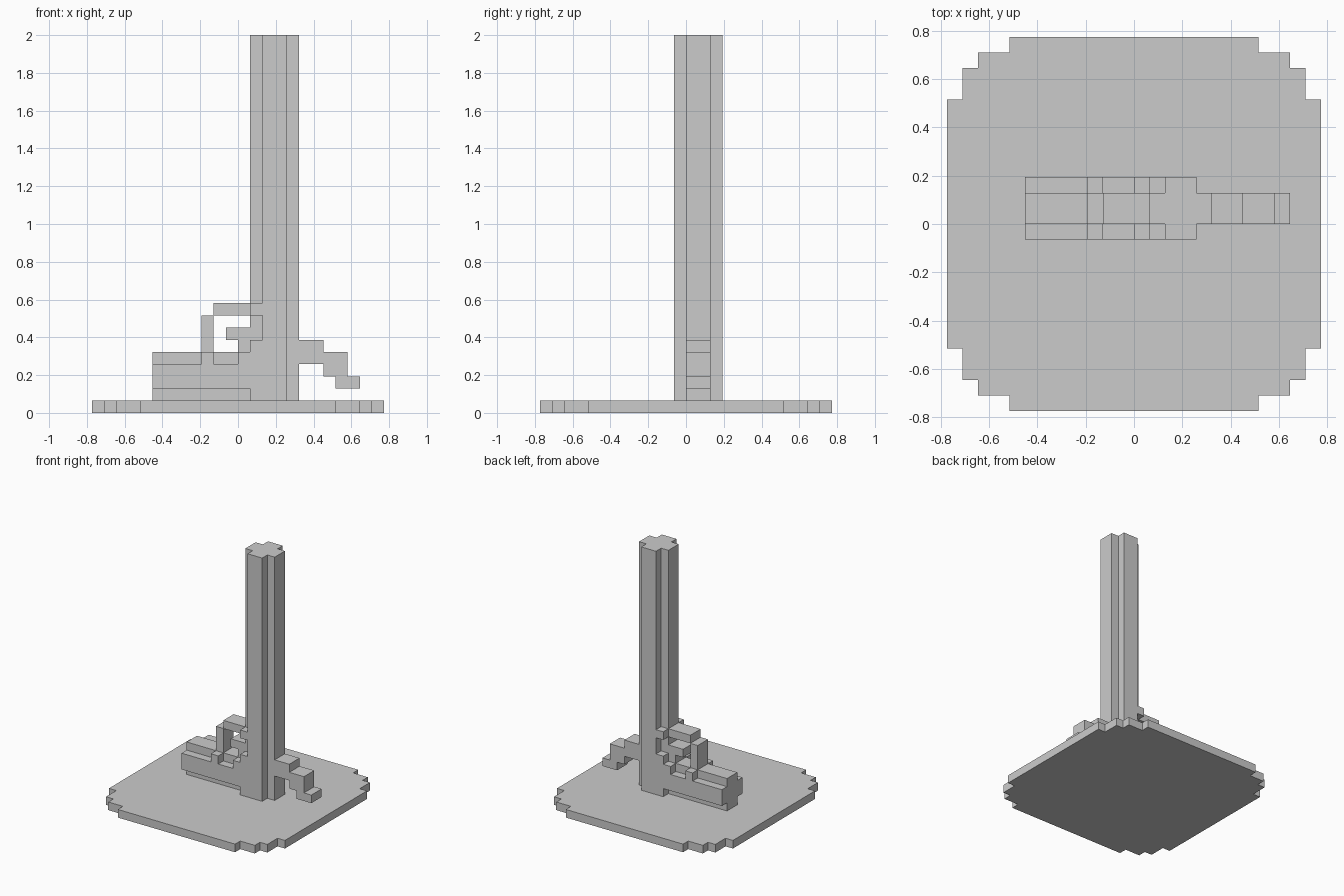
import bpy, bmesh
from mathutils import Vector

if "Cube" in bpy.data.objects:
    bpy.data.objects.remove(bpy.data.objects["Cube"])

U = 2 / 31  # one block; the model is 31 blocks tall

# Every part is a list of boxes in block units: (x0, x1, y0, y1, z0, z1)


def core(x0, x1, z0, z1):
    """Box in the two-block-thick middle layer."""
    return [(x0, x1, 0, 2, z0, z1)]


def sides(x0, x1, z0, z1):
    """Matching pair of one-block cheeks either side of the middle layer."""
    return [(x0, x1, -1, 0, z0, z1), (x0, x1, 2, 3, z0, z1)]


parts = {
    # rounded square plate, stepped at the corners
    "base_plate": [(-a, a, -b, b, 0, 1)
                   for a, b in ((12, 8), (11, 10), (10, 11), (8, 12))],
    # tall plus-shaped post with a small collar lug
    "column": core(1, 5, 1, 31) + sides(2, 4, 1, 31) + sides(1, 2, 8, 9),
    # stepped block beside the post
    "body": core(-7, 1, 1, 5) + core(0, 1, 5, 6) + sides(-7, 2, 2, 4)
            + sides(1, 2, 1, 6) + sides(0, 1, 4, 5) + sides(-3, -2, 4, 5),
    # open loop above the block
    "guard_loop": core(-3, -2, 5, 8) + core(-2, 1, 8, 9),
    # short tab inside the loop
    "inner_tab": core(-1, 1, 6, 7),
    # stepped arm drooping to the right
    "side_arm": core(5, 7, 4, 6) + core(7, 9, 3, 5) + core(8, 10, 2, 3),
}


def cells(boxes):
    return {(x, y, z) for x0, x1, y0, y1, z0, z1 in boxes
            for x in range(x0, x1) for y in range(y0, y1) for z in range(z0, z1)}


grids = {name: cells(boxes) for name, boxes in parts.items()}
solid = set().union(*grids.values())


def build(name, grid):
    """Skin the exposed block faces, then merge flat areas."""
    bm = bmesh.new()
    for c in grid:
        for axis in range(3):
            for s in (0, 1):
                near = list(c)
                near[axis] += 2 * s - 1
                if tuple(near) in solid:
                    continue
                quad = []
                for a, b in ((0, 0), (1, 0), (1, 1), (0, 1)):
                    p = list(c)
                    p[axis] += s
                    p[(axis + 1) % 3] += a
                    p[(axis + 2) % 3] += b
                    quad.append(bm.verts.new(Vector(p) * U))
                bm.faces.new(quad if s else quad[::-1])
    bmesh.ops.remove_doubles(bm, verts=bm.verts, dist=U / 100)
    bmesh.ops.dissolve_limit(bm, angle_limit=0.01, verts=bm.verts, edges=bm.edges)
    mesh = bpy.data.meshes.new(name)
    bm.to_mesh(mesh)
    bm.free()
    bpy.context.collection.objects.link(bpy.data.objects.new(name, mesh))


for name, grid in grids.items():
    build(name, grid)
